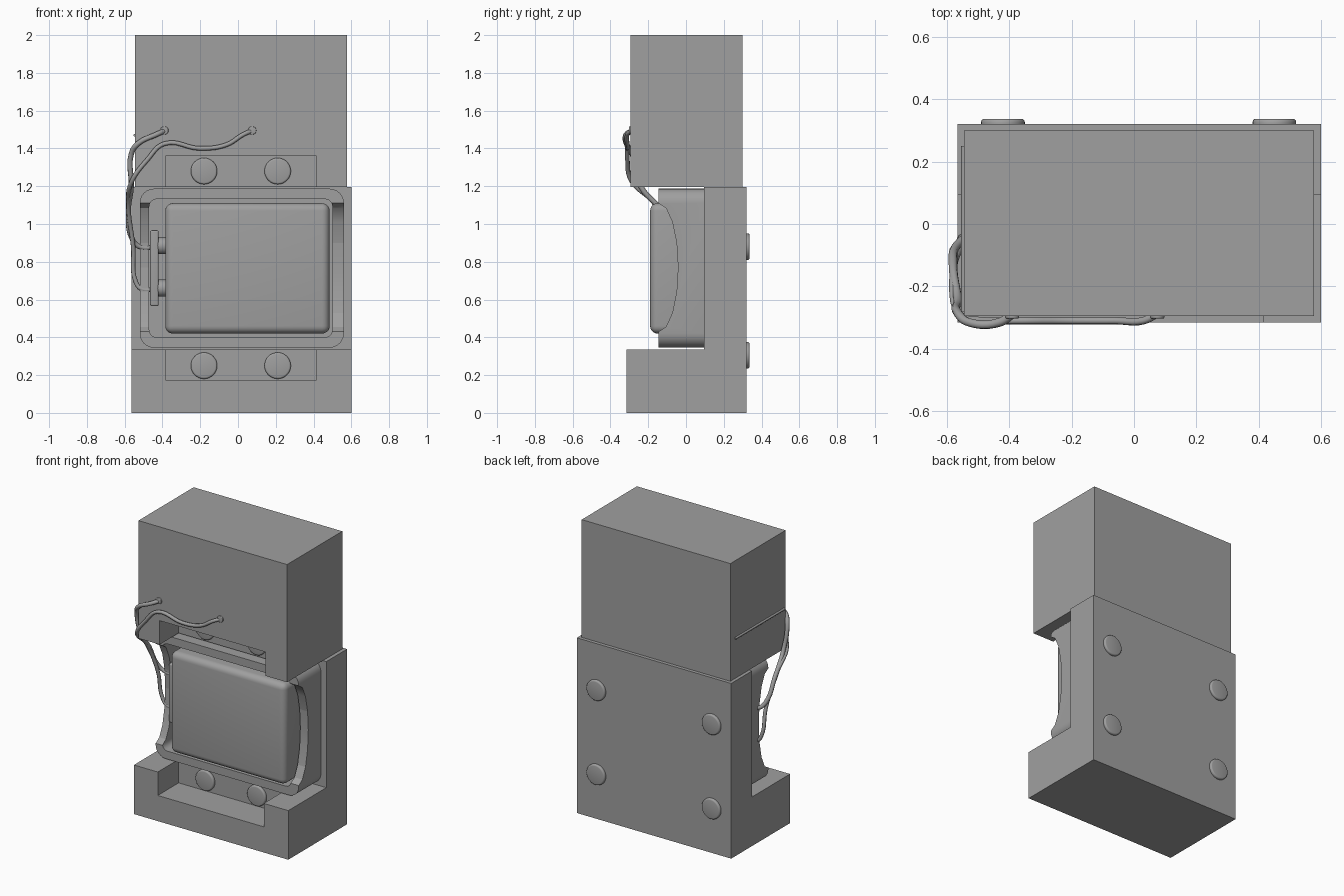
import bpy
import bmesh
import math
from mathutils import Matrix, Vector

old = bpy.data.objects.get("Cube")
if old:
    bpy.data.objects.remove(old, do_unlink=True)

grey = bpy.data.materials.new("plain grey")
grey.use_nodes = True
grey.diffuse_color = (0.35, 0.35, 0.35, 1)
grey.node_tree.nodes["Principled BSDF"].inputs["Base Color"].default_value = (0.35, 0.35, 0.35, 1)


def finish(name, bm, smooth=False):
    mesh = bpy.data.meshes.new(name)
    bmesh.ops.recalc_face_normals(bm, faces=bm.faces)
    bm.to_mesh(mesh)
    bm.free()
    mesh.materials.append(grey)
    obj = bpy.data.objects.new(name, mesh)
    bpy.context.collection.objects.link(obj)
    if smooth:
        activate(obj)
        bpy.ops.object.shade_smooth_by_angle(angle=math.radians(35))
    return obj


def activate(obj):
    bpy.ops.object.select_all(action='DESELECT')
    obj.select_set(True)
    bpy.context.view_layer.objects.active = obj


def box(name, low, high, bevel=0, direction=None, segments=5):
    """Box between two corners; bevels all edges or those along one axis."""
    low, high = Vector(low), Vector(high)
    bm = bmesh.new()
    bmesh.ops.create_cube(bm, size=1)
    for v in bm.verts:
        v.co = (low + high) / 2 + v.co * (high - low)
    if bevel:
        edges = [e for e in bm.edges if direction is None
                 or abs((e.verts[0].co - e.verts[1].co).normalized()[direction]) > 0.9]
        bmesh.ops.bevel(bm, geom=edges, offset=bevel, segments=segments,
                        profile=0.5, affect='EDGES')
    return finish(name, bm, bevel > 0)


def prism(name, profile, x0, x1):
    """Extrude a (y, z) outline along x."""
    bm = bmesh.new()
    face = bm.faces.new([bm.verts.new((x0, y, z)) for y, z in profile])
    new = bmesh.ops.extrude_face_region(bm, geom=[face])["geom"]
    bmesh.ops.translate(bm, vec=(x1 - x0, 0, 0),
                        verts=[g for g in new if isinstance(g, bmesh.types.BMVert)])
    return finish(name, bm)


def cut(obj, cutter):
    cutter.hide_render = True
    mod = obj.modifiers.new("cut", 'BOOLEAN')
    mod.operation = 'DIFFERENCE'
    mod.solver = 'EXACT'
    mod.object = cutter
    activate(obj)
    bpy.ops.object.modifier_apply(modifier=mod.name)
    bpy.data.objects.remove(cutter, do_unlink=True)


def disc(name, centre, radius, depth, axis, bevel=0.01):
    bm = bmesh.new()
    bmesh.ops.create_cone(bm, cap_ends=True, segments=32, radius1=radius,
                          radius2=radius, depth=depth)
    rims = [e for e in bm.edges if abs(e.verts[0].co.z - e.verts[1].co.z) < 1e-5]
    bmesh.ops.bevel(bm, geom=rims, offset=bevel, segments=3, profile=0.5, affect='EDGES')
    turn = Matrix.Rotation(math.pi / 2, 4, 'X' if axis == 'y' else 'Y')
    bmesh.ops.transform(bm, matrix=Matrix.Translation(centre) @ turn, verts=bm.verts)
    return finish(name, bm, True)


def wire(name, points, radius):
    curve = bpy.data.curves.new(name, 'CURVE')
    curve.dimensions = '3D'
    curve.bevel_depth = radius
    curve.bevel_resolution = 2
    curve.resolution_u = 6
    curve.use_fill_caps = True
    spline = curve.splines.new('BEZIER')
    spline.bezier_points.add(len(points) - 1)
    for p, co in zip(spline.bezier_points, points):
        p.co = co
        p.handle_left_type = p.handle_right_type = 'AUTO'
    curve.materials.append(grey)
    obj = bpy.data.objects.new(name, curve)
    bpy.context.collection.objects.link(obj)
    return obj


# Upper block with a bolt recess in its lower front edge
upper = box("upper_block", (-0.545, -0.295, 1.197), (0.577, 0.30, 2))
cut(upper, box("upper_cutter", (-0.385, -0.5, 1.0), (0.415, -0.09, 1.36)))

# Lower L-shaped block with the matching recess
lower = prism("lower_block", [(-0.315, 0), (0.32, 0), (0.32, 1.195), (0.095, 1.195),
                              (0.095, 0.335), (-0.315, 0.335)], -0.565, 0.6)
cut(lower, box("lower_cutter", (-0.385, -0.5, 0.175), (0.415, -0.09, 0.5)))

# Rounded surround, hollow, with scooped sides
surround = box("surround_frame", (-0.52, -0.145, 0.345), (0.56, 0.096, 1.187), 0.075, 1, 6)
cut(surround, box("hollow_cutter", (-0.47, -0.3, 0.40), (0.50, 0.3, 1.132), 0.04, 1))
scoop = [(-0.3, 1.11), (-0.145, 1.11)]
for i in range(1, 8):
    t = math.pi * i / 8
    scoop.append((-0.145 + 0.103 * math.sin(t), 0.77 + 0.34 * math.cos(t)))
scoop += [(-0.145, 0.43), (-0.3, 0.43)]
cut(surround, prism("scoop_cutter", scoop, -0.8, 0.8))
activate(surround)
bpy.ops.object.shade_smooth_by_angle(angle=math.radians(35))

# Rounded core inside the surround
box("core_body", (-0.385, -0.19, 0.42), (0.485, 0.097, 1.11), 0.04)

# Front bolts in the recesses and back bolts
for x in (-0.18, 0.21):
    for z, place in ((0.25, "lower"), (1.28, "upper")):
        disc(f"{place}_front_bolt", (x, -0.09, z), 0.07, 0.036, 'y')
for x in (-0.42, 0.45):
    for z in (0.305, 0.88):
        disc("back_bolt", (x, 0.32, z), 0.07, 0.034, 'y')

# Terminal bar and its studs
box("terminal_bar", (-0.465, -0.085, 0.565), (-0.42, 0.005, 0.967), 0.01)
for z in (0.66, 0.885):
    disc("terminal_stud", (-0.4, -0.04, z), 0.045, 0.06, 'x')

# Loose wires from the upper block to the terminals
wire("short_wire", [(-0.385, -0.285, 1.495), (-0.43, -0.315, 1.475), (-0.53, -0.315, 1.425),
                    (-0.565, -0.285, 1.37), (-0.565, -0.24, 1.2), (-0.58, -0.13, 1.07),
                    (-0.56, -0.06, 0.92), (-0.52, -0.04, 0.88), (-0.44, -0.04, 0.877)], 0.014)
wire("long_wire", [(0.08, -0.285, 1.495), (0.03, -0.31, 1.475), (-0.06, -0.31, 1.42),
                   (-0.2, -0.31, 1.40), (-0.39, -0.31, 1.425), (-0.48, -0.31, 1.34),
                   (-0.56, -0.29, 1.23), (-0.58, -0.16, 1.1), (-0.555, -0.07, 0.88),
                   (-0.54, -0.04, 0.69), (-0.51, -0.04, 0.655), (-0.44, -0.04, 0.655)], 0.012)
wire("side_wire", [(-0.546, -0.28, 1.47), (-0.546, 0.25, 1.47)], 0.008)
for x in (-0.39, 0.075):
    disc("wire_entry", (x, -0.295, 1.495), 0.022, 0.016, 'y', 0.004)
